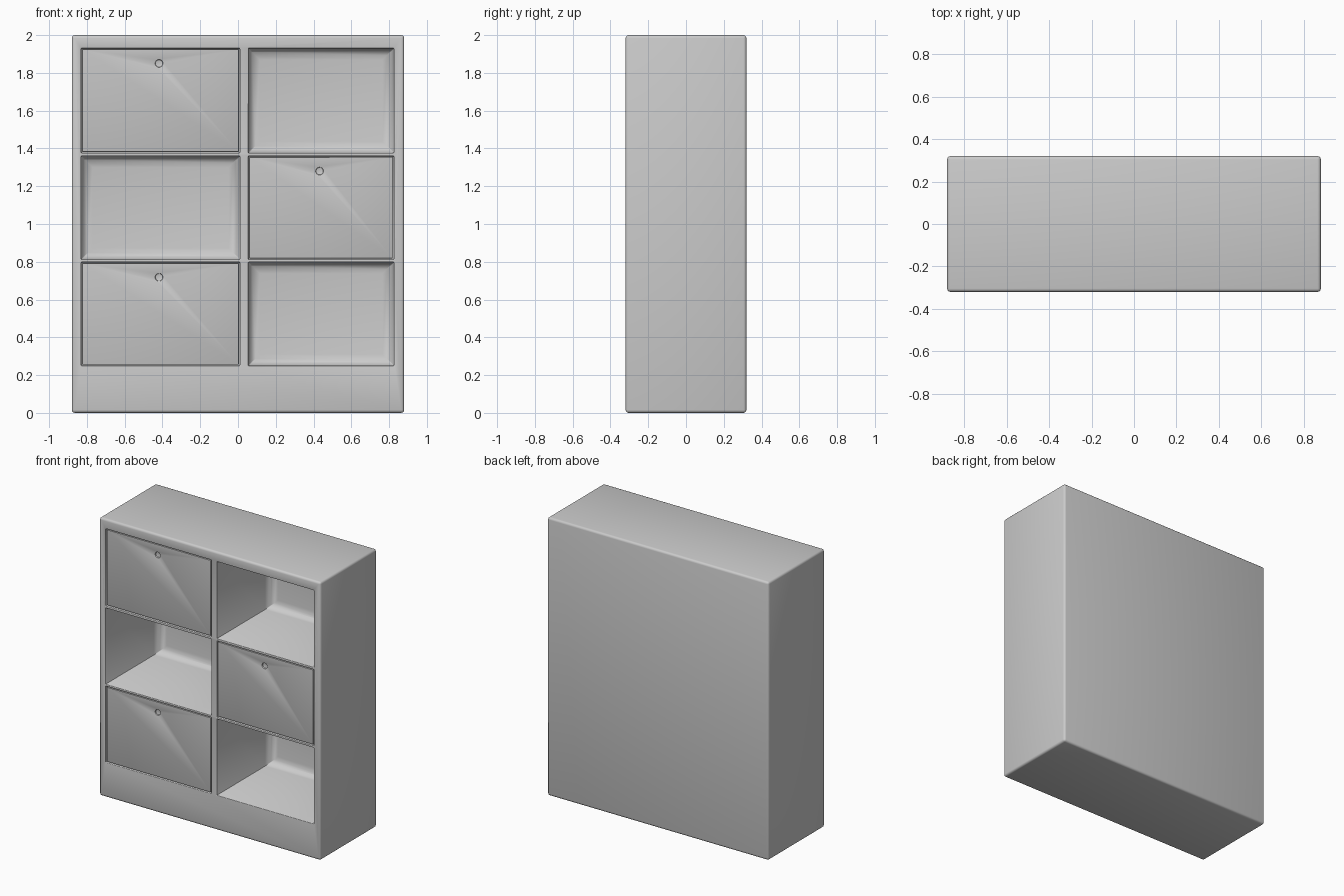
import bpy, bmesh
from mathutils import Matrix

if "Cube" in bpy.data.objects:
    bpy.data.objects.remove(bpy.data.objects["Cube"], do_unlink=True)

GREY = (0.6, 0.6, 0.6, 1)
mat = bpy.data.materials.new("plain grey")
mat.use_nodes = True
mat.diffuse_color = GREY
mat.node_tree.nodes["Principled BSDF"].inputs["Base Color"].default_value = GREY

FRONT, BACK, INNER = -0.32, 0.32, 0.29
COLUMNS = [(-0.83, 0.01), (0.055, 0.825)]
ROWS = [(0.25, 0.798), (0.812, 1.36), (1.376, 1.93)]


def box(name, xs, ys, zs, bevel=0, segments=3, rule=lambda e: True):
    """Box between limits, with the edges picked by the rule rounded."""
    bm = bmesh.new()
    bmesh.ops.create_cube(bm, size=1)
    for v in bm.verts:
        for i, (lo, hi) in enumerate((xs, ys, zs)):
            v.co[i] = hi if v.co[i] > 0 else lo
    if bevel:
        bmesh.ops.bevel(bm, geom=[e for e in bm.edges if rule(e)], offset=bevel,
                        segments=segments, affect='EDGES', profile=0.5)
    me = bpy.data.meshes.new(name)
    bm.to_mesh(me)
    bm.free()
    ob = bpy.data.objects.new(name, me)
    bpy.context.collection.objects.link(ob)
    me.materials.append(mat)
    return ob


def activate(ob):
    bpy.ops.object.select_all(action='DESELECT')
    ob.select_set(True)
    bpy.context.view_layer.objects.active = ob


def cut(ob, cutter):
    """Subtract the cutter and remove it."""
    mod = ob.modifiers.new("cut", 'BOOLEAN')
    mod.operation, mod.solver, mod.object = 'DIFFERENCE', 'EXACT', cutter
    activate(ob)
    bpy.ops.object.modifier_apply(modifier="cut")
    bpy.data.objects.remove(cutter, do_unlink=True)


def finish(ob, width):
    """Soften the sharp edges and smooth the shading."""
    mod = ob.modifiers.new("soft edges", 'BEVEL')
    mod.width, mod.segments, mod.limit_method = width, 2, 'ANGLE'
    mod.angle_limit = 1.0
    activate(ob)
    bpy.ops.object.modifier_apply(modifier=mod.name)
    bpy.ops.object.shade_smooth_by_angle(angle=0.7)


def at_back(e):
    return all(v.co.y > 0 for v in e.verts)


# Carcass with six compartments, rounded where they meet the back panel
carcass = box("cabinet_carcass", (-0.88, 0.88), (FRONT, BACK), (0, 2), 0.016)
for xs in COLUMNS:
    for zs in ROWS:
        cut(carcass, box("compartment_cutter", xs, (FRONT - 0.1, INNER), zs,
                         0.06, 4, at_back))
finish(carcass, 0.004)

# Doors in alternating compartments, each with a round finger hole
GAP, THICK = 0.006, 0.04
for name, col, row in (("lower_right", 0, 0), ("middle_left", 1, 1), ("upper_right", 0, 2)):
    (x0, x1), (z0, z1) = COLUMNS[col], ROWS[row]
    y0 = FRONT + 0.004
    door = box(name + "_door", (x0 + GAP, x1 - GAP), (y0, y0 + THICK), (z0 + GAP, z1 - GAP))
    bm = bmesh.new()
    spot = Matrix.Translation(((x0 + x1) / 2 - 0.008, y0, z1 - 0.08))
    bmesh.ops.create_cone(bm, cap_ends=True, segments=24, radius1=0.02, radius2=0.02,
                          depth=0.02, matrix=spot @ Matrix.Rotation(1.5708, 4, 'X'))
    me = bpy.data.meshes.new("hole_cutter")
    bm.to_mesh(me)
    bm.free()
    me.materials.append(mat)
    hole = bpy.data.objects.new("hole_cutter", me)
    bpy.context.collection.objects.link(hole)
    cut(door, hole)
    finish(door, 0.003)
